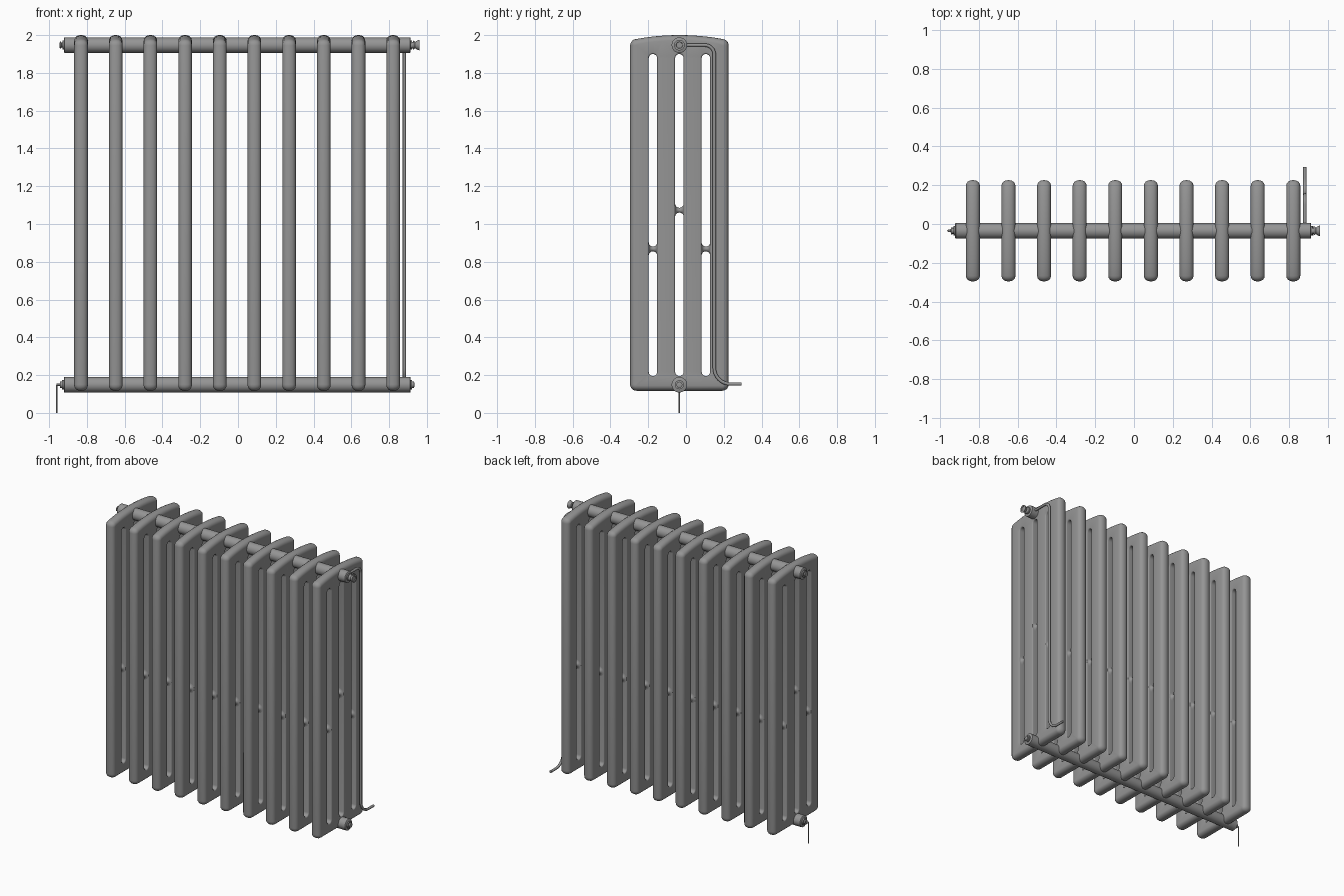
import bpy, bmesh
from math import sin, cos, pi, radians, sqrt
from mathutils import Vector

if "Cube" in bpy.data.objects:
    bpy.data.objects.remove(bpy.data.objects["Cube"])

CY = -0.035           # depth position of the pipe axis
Z_TOP, Z_LOW = 1.947, 0.149

grey = bpy.data.materials.new("dark_grey_iron")
grey.diffuse_color = (0.3, 0.3, 0.3, 1)
grey.use_nodes = True
grey.node_tree.nodes["Principled BSDF"].inputs["Base Color"].default_value = grey.diffuse_color


def smooth(ob, angle=40):
    bpy.ops.object.select_all(action='DESELECT')
    ob.select_set(True)
    bpy.context.view_layer.objects.active = ob
    bpy.ops.object.shade_smooth_by_angle(angle=radians(angle))


def finish(bm, name, angle=40):
    bmesh.ops.recalc_face_normals(bm, faces=bm.faces[:])
    me = bpy.data.meshes.new(name)
    bm.to_mesh(me)
    bm.free()
    me.materials.append(grey)
    ob = bpy.data.objects.new(name, me)
    bpy.context.collection.objects.link(ob)
    smooth(ob, angle)
    return ob


def bridge(bm, loops):
    for a, b in zip(loops, loops[1:]):
        n = len(a)
        for i in range(n):
            j = (i + 1) % n
            bm.faces.new((a[i], a[j], b[j], b[i]))


def add_lathe(bm, profile, n=24, axis='X', loc=(0, 0, 0)):
    """Revolve (position, radius) pairs around the x or y axis."""
    loops = []
    for p, r in profile:
        ring = []
        for k in range(n):
            t = 2 * pi * k / n
            c = (p, r * cos(t), r * sin(t)) if axis == 'X' else (r * cos(t), p, r * sin(t))
            ring.append(bm.verts.new(Vector(c) + Vector(loc)))
        loops.append(ring)
    bridge(bm, loops)
    bm.faces.new(loops[0])
    bm.faces.new(loops[-1])


def lathe(name, profile, loc, n=24):
    bm = bmesh.new()
    add_lathe(bm, profile, n, 'X', loc)
    return finish(bm, name)


def arc(cy, cz, r, a0, a1, n):
    return [(cy + r * cos(radians(a0 + (a1 - a0) * k / n)),
             cz + r * sin(radians(a0 + (a1 - a0) * k / n))) for k in range(n + 1)]


# Fin outline and slots, both shrinking into the material by d
def outline(d):
    w, R = 0.261, 0.034
    c = w - R
    pts = arc(-c, 0.117 + R, R - d, 180, 270, 5) + arc(c, 0.117 + R, R - d, 270, 360, 5)
    pts += arc(c, 1.979 - R, R - d, 0, 80, 5)
    pts += [(y, 2.0 - d - 0.020 * (y / c) ** 2) for y in (c * (4 - k) / 5 for k in range(9))]
    pts += arc(-c, 1.979 - R, R - d, 100, 180, 5)
    return pts


SLOT_R = 0.0225


def slot(y, d):
    return (arc(y, 0.195 + SLOT_R, SLOT_R + d, 180, 360, 8)
            + arc(y, 1.90 - SLOT_R, SLOT_R + d, 0, 180, 8))


# One fin: plate with rounded rim, three slots and a flared bridge across each
H, STEPS = 0.036, 8
bm = bmesh.new()
caps = ([], [])
shapes = [(outline, 0.028)] + [(lambda d, y=y: slot(y, d), 0.008) for y in (-0.14, 0, 0.14)]
for shape, rnd in shapes:
    xh = min(H, rnd * 1.15)
    half = [(H - xh + xh * sin(t), rnd * (1 - cos(t)))
            for t in (pi / 2 * k / (STEPS // 2) for k in range(STEPS // 2 + 1))]
    rows = [(-x, d) for x, d in reversed(half)] + half
    loops = [[bm.verts.new((x, y, z)) for y, z in shape(d)] for x, d in rows]
    bridge(bm, loops)
    for cap, lp in zip(caps, (loops[0], loops[-1])):
        cap += [bm.edges.get((lp[i - 1], lp[i])) for i in range(len(lp))]
for cap in caps:
    bmesh.ops.triangle_fill(bm, use_beauty=True, use_dissolve=False, edges=cap)
flare = [(SLOT_R * sin(t), 0.0125 + SLOT_R * (1 - cos(t)))
         for t in (pi / 2 * k / 5 for k in range(-5, 6))]
for y, z in ((-0.14, 0.868), (0, 1.073), (0.14, 0.868)):
    add_lathe(bm, flare, 16, 'Y', (0, y, z))
fin = finish(bm, "fin_01", 35)
fin.location = (-0.831, CY, 0)
for i in range(1, 10):
    copy = fin.copy()
    copy.name = f"fin_{i + 1:02d}"
    copy.location.x = -0.831 + i * 0.1836
    bpy.context.collection.objects.link(copy)

# Header pipes
for name, z in (("upper_pipe", Z_TOP), ("lower_pipe", Z_LOW)):
    lathe(name, [(-0.922, 0.037), (-0.919, 0.041), (0.911, 0.041), (0.914, 0.037)], (0, CY, z), 32)

# Left end plugs
lathe("upper_left_plug", [(-0.945, 0.008), (-0.943, 0.018), (-0.937, 0.018), (-0.935, 0.013),
                          (-0.930, 0.013), (-0.930, 0.024), (-0.915, 0.024)], (0, CY, Z_TOP))
lathe("lower_left_plug", [(-0.960, 0.006), (-0.942, 0.006), (-0.942, 0.016), (-0.932, 0.016),
                          (-0.932, 0.024), (-0.915, 0.024)], (0, CY, Z_LOW))

# Right end plug and valve knob
lathe("lower_right_plug", [(0.90, 0.024), (0.922, 0.024), (0.922, 0.016), (0.932, 0.016),
                           (0.934, 0.010)], (0, CY, Z_LOW))
lathe("valve_knob", [(0.90, 0.024), (0.921, 0.024), (0.921, 0.017), (0.926, 0.017),
                     (0.926, 0.024), (0.932, 0.022), (0.938, 0.017), (0.950, 0.025),
                     (0.960, 0.028), (0.960, 0.018), (0.957, 0.016)], (0, CY, Z_TOP))


# Bent tubes
def tube(name, pts, r):
    cu = bpy.data.curves.new(name, 'CURVE')
    cu.dimensions = '3D'
    cu.bevel_depth = r
    cu.bevel_resolution = 3
    cu.use_fill_caps = True
    cu.materials.append(grey)
    sp = cu.splines.new('POLY')
    sp.points.add(len(pts) - 1)
    for p, co in zip(sp.points, pts):
        p.co = (*co, 1)
    ob = bpy.data.objects.new(name, cu)
    bpy.context.collection.objects.link(ob)
    bpy.ops.object.select_all(action='DESELECT')
    ob.select_set(True)
    bpy.context.view_layer.objects.active = ob
    bpy.ops.object.convert(target='MESH')
    smooth(bpy.context.object)


path = [(CY, Z_TOP)] + arc(0.100, 1.897, 0.05, 90, 0, 8)
path += arc(0.235, 0.238, 0.085, 180, 270, 10) + [(0.295, 0.153)]
tube("supply_tube", [(0.881, y, z) for y, z in path], 0.009)
elbow = arc(-0.953, Z_LOW - 0.007, 0.007, 90, 180, 4)
tube("drain_tube", [(x, CY, z) for x, z in [(-0.945, Z_LOW)] + elbow + [(-0.960, 0)]], 0.004)
